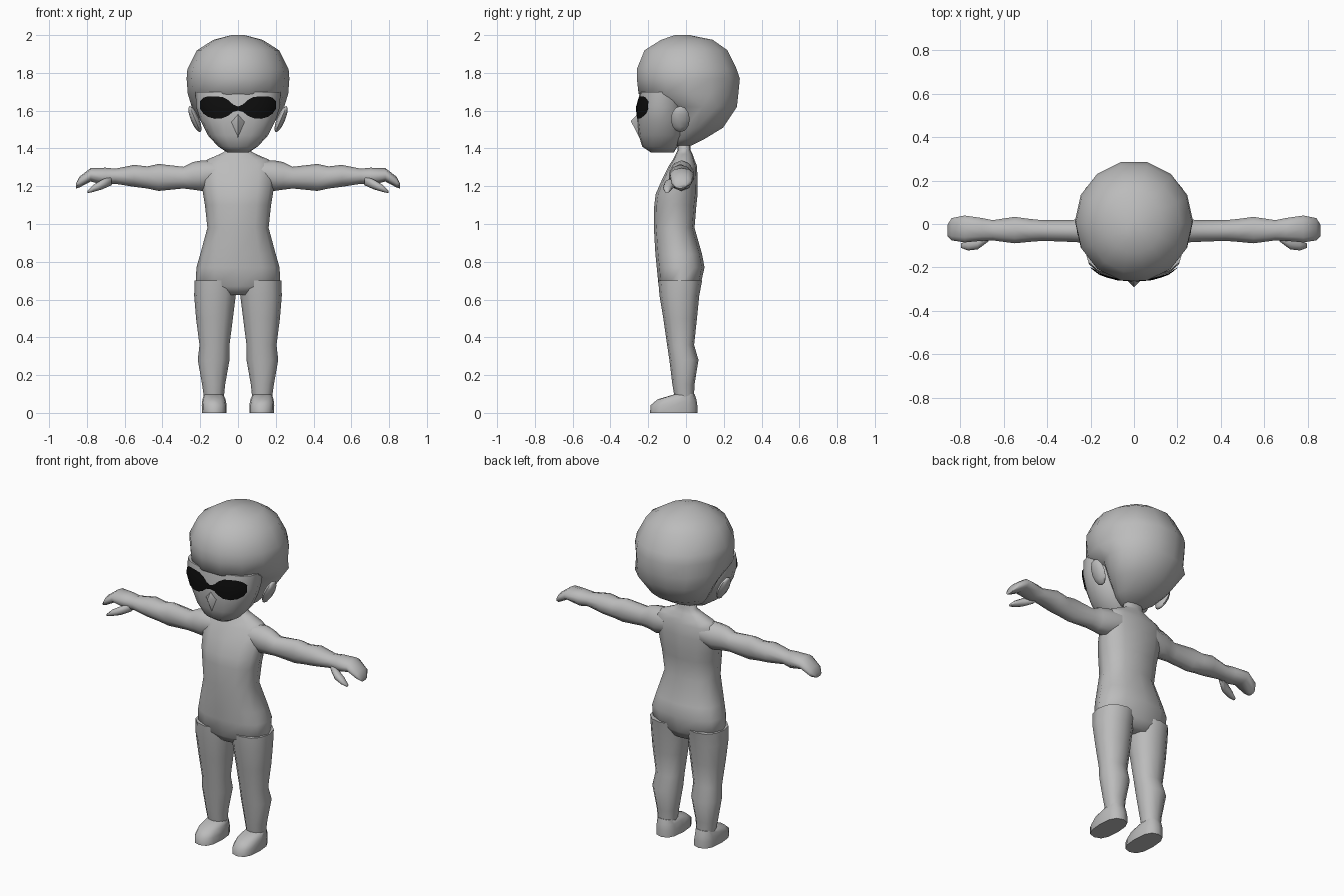
import bpy, bmesh, math
from mathutils import Vector, Matrix
from mathutils.bvhtree import BVHTree


def material(name, v):
    m = bpy.data.materials.new(name)
    m.diffuse_color = (v, v, v, 1)
    return m


GREY = material("plain_grey", 0.5)
BLACK = material("lens_black", 0.004)


def finish(name, bm, mat, mirror=False, angle=65):
    bmesh.ops.recalc_face_normals(bm, faces=bm.faces[:])
    me = bpy.data.meshes.new(name)
    bm.to_mesh(me)
    bm.free()
    me.materials.append(mat)
    ob = bpy.data.objects.new(name, me)
    bpy.context.collection.objects.link(ob)
    bpy.ops.object.select_all(action='DESELECT')
    ob.select_set(True)
    bpy.context.view_layer.objects.active = ob
    bpy.ops.object.shade_smooth_by_angle(angle=math.radians(angle))
    if mirror:
        ob.modifiers.new("mirror", 'MIRROR').use_clip = False
    return ob


def loft(name, rows, axis='z', sides=12, power=2.0, mirror=False):
    """Rows are (t, a0, a1, b0, b1): a is x (or z along the x axis), b is y."""
    bm = bmesh.new()
    rings = []
    for t, a0, a1, b0, b1 in rows:
        ring = []
        for i in range(sides):
            w = 2 * math.pi * i / sides
            c, s = math.cos(w), math.sin(w)
            a = (a0 + a1) / 2 + (a1 - a0) / 2 * math.copysign(abs(c) ** (2 / power), c)
            b = (b0 + b1) / 2 + (b1 - b0) / 2 * math.copysign(abs(s) ** (2 / power), s)
            ring.append(bm.verts.new((a, b, t) if axis == 'z' else (t, b, a)))
        rings.append(ring)
    for r, q in zip(rings, rings[1:]):
        for i in range(sides):
            j = (i + 1) % sides
            bm.faces.new((r[i], r[j], q[j], q[i]))
    bm.faces.new(rings[0])
    bm.faces.new(rings[-1])
    return finish(name, bm, GREY, mirror)


def centred(rows):
    return [(z, -h, h, f, b) for z, h, f, b in rows]


# Torso from crotch to neck
loft("torso", centred([
    (0.625, 0.10, -0.11, 0.05), (0.67, 0.225, -0.145, 0.075), (0.77, 0.22, -0.155, 0.098),
    (0.84, 0.20, -0.162, 0.085), (0.98, 0.162, -0.17, 0.045), (1.10, 0.175, -0.168, 0.055),
    (1.16, 0.185, -0.16, 0.062), (1.24, 0.195, -0.125, 0.062), (1.31, 0.195, -0.09, 0.057),
    (1.34, 0.165, -0.07, 0.045), (1.37, 0.095, -0.055, 0.035), (1.39, 0.06, -0.045, 0.025),
    (1.47, 0.055, -0.045, 0.025)]), power=2.4)

# Legs and feet
loft("leg", [
    (0.08, 0.075, 0.18, -0.06, 0.042), (0.15, 0.068, 0.19, -0.072, 0.045),
    (0.28, 0.045, 0.213, -0.088, 0.066), (0.36, 0.045, 0.204, -0.10, 0.043),
    (0.50, 0.027, 0.222, -0.12, 0.058), (0.62, 0.012, 0.232, -0.14, 0.07),
    (0.70, 0.008, 0.23, -0.147, 0.085)], mirror=True, power=2.2)
loft("foot", [
    (0.0, 0.06, 0.19, -0.19, 0.06), (0.04, 0.06, 0.192, -0.188, 0.06),
    (0.072, 0.066, 0.188, -0.15, 0.055), (0.10, 0.078, 0.178, -0.055, 0.045)],
    mirror=True, power=2.6)

# Arms with hands
loft("arm", [
    (0.12, 1.20, 1.335, -0.09, 0.05), (0.19, 1.175, 1.337, -0.09, 0.042),
    (0.24, 1.182, 1.328, -0.088, 0.028), (0.29, 1.188, 1.303, -0.085, 0.02),
    (0.42, 1.175, 1.318, -0.08, 0.02), (0.48, 1.188, 1.305, -0.085, 0.026),
    (0.55, 1.197, 1.313, -0.092, 0.036), (0.65, 1.213, 1.293, -0.078, 0.02),
    (0.70, 1.205, 1.298, -0.08, 0.03), (0.78, 1.225, 1.296, -0.088, 0.042),
    (0.84, 1.193, 1.25, -0.078, 0.03), (0.858, 1.188, 1.215, -0.06, 0.0)],
    axis='x', sides=10, mirror=True)
loft("thumb", [
    (0.67, 1.205, 1.255, -0.08, -0.03), (0.72, 1.183, 1.235, -0.117, -0.06),
    (0.765, 1.17, 1.208, -0.122, -0.075), (0.797, 1.163, 1.177, -0.11, -0.09)],
    axis='x', sides=8, mirror=True)

# Head cap, overhanging the brow
loft("head_cap", centred([
    (1.415, 0.06, -0.07, 0.03), (1.45, 0.12, -0.08, 0.10), (1.51, 0.175, -0.09, 0.20),
    (1.62, 0.245, -0.10, 0.274), (1.69, 0.266, -0.258, 0.284), (1.77, 0.272, -0.267, 0.292),
    (1.82, 0.268, -0.267, 0.275), (1.92, 0.217, -0.225, 0.225), (1.975, 0.13, -0.135, 0.145),
    (2.0, 0.035, -0.06, 0.02)]), sides=14)

# Face with a narrow chin
face = loft("face", centred([
    (1.378, 0.055, -0.185, -0.065), (1.41, 0.105, -0.232, -0.045), (1.47, 0.16, -0.25, 0.0),
    (1.55, 0.20, -0.26, 0.0), (1.62, 0.222, -0.258, 0.0), (1.70, 0.225, -0.245, 0.0)]),
    sides=16, power=2.3)

# Nose wedge
bm = bmesh.new()
top, left, right, low, tip, back = [bm.verts.new(p) for p in (
    (0, -0.25, 1.59), (-0.04, -0.25, 1.54), (0.04, -0.25, 1.54),
    (0, -0.238, 1.44), (0, -0.292, 1.545), (0, -0.22, 1.54))]
for a, b in ((top, left), (left, low), (low, right), (right, top)):
    bm.faces.new((a, b, tip))
    bm.faces.new((b, a, back))
finish("nose", bm, GREY)

# Ears, leaning outward at the top
bm = bmesh.new()
bmesh.ops.create_uvsphere(bm, u_segments=8, v_segments=6, radius=1)
bmesh.ops.transform(bm, verts=bm.verts[:], matrix=(
    Matrix.Translation((0.228, -0.03, 1.555)) @ Matrix.Rotation(0.4, 4, 'Y')
    @ Matrix.Diagonal((0.022, 0.05, 0.075, 1))))
finish("ear", bm, GREY, mirror=True)

# Dark glasses laid on the face: half outline as (x, bottom, top)
half = [(0.0, 1.60, 1.622), (0.025, 1.594, 1.632), (0.05, 1.574, 1.656), (0.08, 1.56, 1.672),
        (0.12, 1.557, 1.676), (0.155, 1.567, 1.676), (0.18, 1.585, 1.668), (0.197, 1.61, 1.65)]
outline = [(-x, b, t) for x, b, t in half[:0:-1]] + half
bm = bmesh.new()
bm.from_mesh(face.data)
tree = BVHTree.FromBMesh(bm)
bm.free()
bm = bmesh.new()
cols = []
for x, b, t in outline:
    col = []
    for k in range(5):
        z = b + (t - b) * k / 4
        hit = tree.ray_cast(Vector((x, -1, z)), Vector((0, 1, 0)))[0]
        y = hit.y if hit else -0.12
        col.append(bm.verts.new((x * 1.02, y - 0.007, z)))
    cols.append(col)
for c, d in zip(cols, cols[1:]):
    for k in range(4):
        bm.faces.new((c[k], d[k], d[k + 1], c[k + 1]))
finish("dark_glasses", bm, BLACK)
